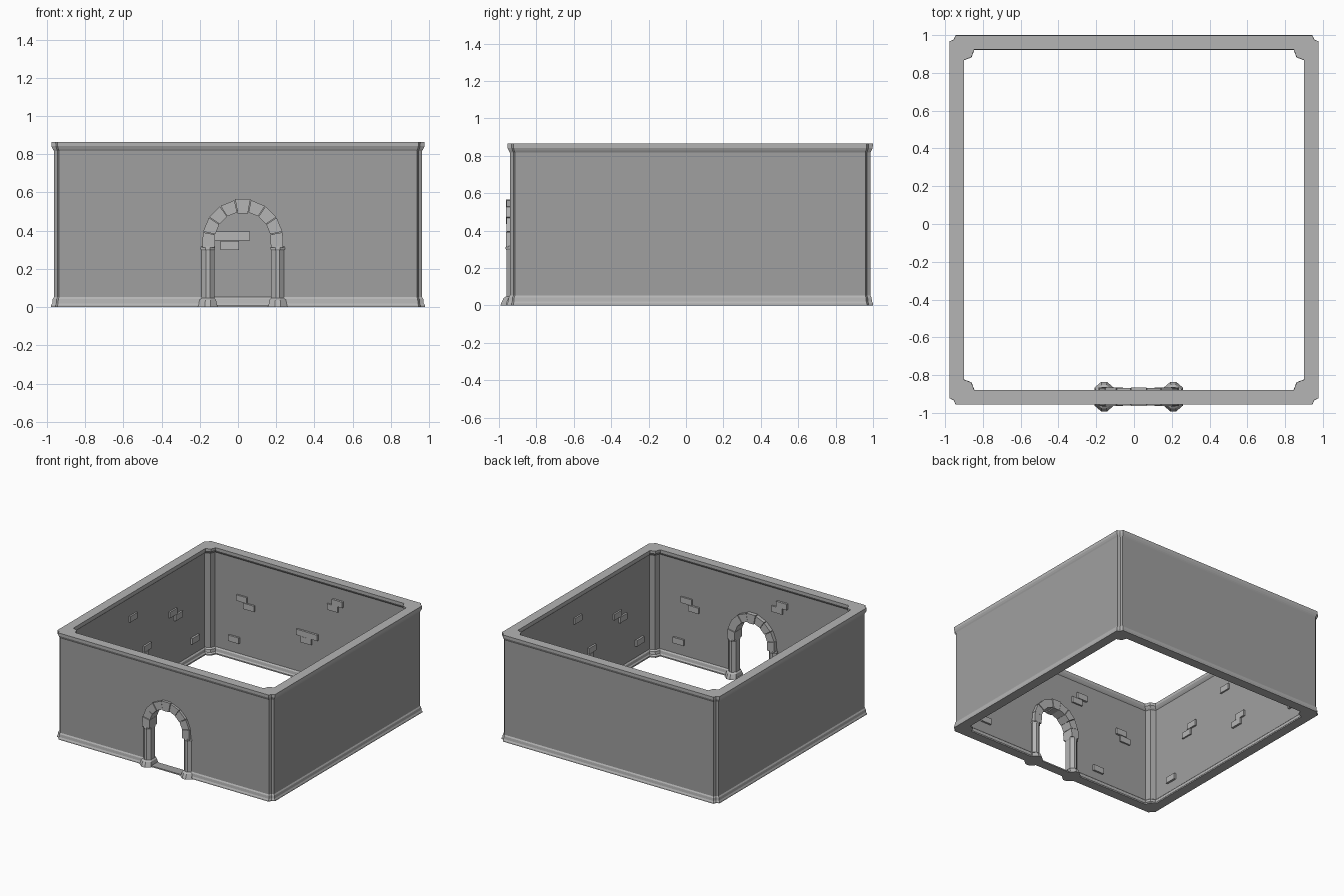
import bpy, bmesh
from math import sin, cos, pi, radians
from mathutils import Matrix

if "Cube" in bpy.data.objects:
    bpy.data.objects.remove(bpy.data.objects["Cube"])

CY = 0.022              # centre of the wall ring
DOOR_X, DOOR_Y = 0.025, -0.914


def grey(name, v):
    m = bpy.data.materials.new(name)
    m.diffuse_color = (v, v, v, 1)
    m.use_nodes = True
    m.node_tree.nodes["Principled BSDF"].inputs["Base Color"].default_value = m.diffuse_color
    return m


WALL, TRIM, STONE = grey("wall_grey", .35), grey("trim_grey", .46), grey("stone_grey", .46)


def make_object(name, bm, *mats):
    bmesh.ops.recalc_face_normals(bm, faces=bm.faces)
    me = bpy.data.meshes.new(name)
    bm.to_mesh(me)
    bm.free()
    for m in mats:
        me.materials.append(m)
    ob = bpy.data.objects.new(name, me)
    bpy.context.collection.objects.link(ob)
    return ob


def loft(bm, rings, caps=True):
    """Join matching closed rings of points with quads."""
    vs = [[bm.verts.new(p) for p in r] for r in rings]
    n = len(vs[0])
    for a, b in zip(vs, vs[1:]):
        for k in range(n):
            bm.faces.new((a[k], a[(k + 1) % n], b[(k + 1) % n], b[k]))
    if caps:
        bm.faces.new(vs[0])
        bm.faces.new(vs[-1])


def square_ring(half, cut, mid, z):
    """Square outline whose corners are three-point notches."""
    base = [(half, half - cut), (half - mid, half - mid), (half - cut, half)]
    pts = []
    for q in range(4):
        c, s = round(cos(q * pi / 2)), round(sin(q * pi / 2))
        pts += [(x * c - y * s, x * s + y * c + CY, z) for x, y in base]
    return pts


# Walls with skirting, cornice and corner posts in one closed loft
levels = [(0, .02), (.01, .02), (.02, .012), (.042, .009), (.052, 0),
          (.818, 0), (.828, .009), (.842, .018), (.865, .019)]
outer = [square_ring(.964 + e * .68, .027 + e * .3, .019 + e * .2, z) for z, e in levels]
inner = [square_ring(.92 - e, .055, .04, z) for z, e in levels]
bm = bmesh.new()
loft(bm, outer + inner[::-1] + outer[:1], caps=False)
bmesh.ops.remove_doubles(bm, verts=bm.verts, dist=1e-5)
for f in bm.faces:      # mouldings are lighter than the plain walls
    f.material_index = 0 if .2 < f.calc_center_median().z < .7 else 1
walls = make_object("walls", bm, WALL, TRIM)

# Arched doorway cutter, leaving a thin threshold
outline = [(-.155, .01), (.155, .01)]
outline += [(.155 * cos(a * pi / 16), .35 + .155 * sin(a * pi / 16)) for a in range(17)]
bm = bmesh.new()
loft(bm, [[(DOOR_X + x, y, z) for x, z in outline] for y in (-1.1, -.7)])
cutter = make_object("doorway_cutter", bm, WALL)
cutter.hide_render = True
cutter.hide_viewport = True
mod = walls.modifiers.new("doorway", 'BOOLEAN')
mod.object = cutter
mod.operation = 'DIFFERENCE'
mod.solver = 'EXACT'


# Door columns: faceted shafts on flared bases
def column_ring(cx, z, hx, hy):
    f, s = .3 * hx, hy - .6 * hx
    pts = [(hx, -s), (hx, s), (f, hy), (-f, hy), (-hx, s), (-hx, -s), (-f, -hy), (f, -hy)]
    return [(cx + x, DOOR_Y + y, z) for x, y in pts]


column_levels = [(0, .052, .078), (.012, .048, .074), (.038, .043, .062), (.048, .034, .047),
                 (.295, .034, .047), (.305, .038, .051), (.318, .036, .049)]
for side, sx in (("left", -1), ("right", 1)):
    bm = bmesh.new()
    loft(bm, [column_ring(DOOR_X + sx * .183, *lv) for lv in column_levels])
    make_object(side + "_door_column", bm, TRIM)

# Arch: nine wedge stones, the keystone a little larger
for i in range(9):
    a = radians(22.5 * i)
    r0, r1 = (.140, .217) if i == 4 else (.147, .212)
    w = radians(10.7)
    hy = .049 if i % 2 == 0 else .046
    flat = [(r * cos(a + t), r * sin(a + t)) for r, t in ((r0, -w), (r1, -w), (r1, w), (r0, w))]
    if i == 0:          # springing stones reach down to the column caps
        flat[:2] = [(r0, -.04), (r1, -.04)]
    if i == 8:
        flat[2:] = [(-r1, -.04), (-r0, -.04)]
    bm = bmesh.new()
    loft(bm, [[(DOOR_X + x, DOOR_Y + y, .352 + z) for x, z in flat] for y in (-hy, hy)])
    make_object(f"arch_stone_{i + 1}", bm, STONE)

# Raised bricks on the inner wall faces: (distance along wall, height)
long_wall = [(-.62, .505), (-.555, .455), (.24, .70), (.195, .65), (-.69, .16),
             (.62, .535), (.66, .485), (.4, .14)]
middle = [(.015, .372), (-.043, .322), (-.08, .372)]
side_wall = [(-.06, .65), (.12, .34), (.08, .29), (.45, .49), (.52, .44),
             (.73, .17), (-.5, .455), (-.44, .505), (-.68, .15)]


def bricks(name, layout, turn):
    bm = bmesh.new()
    for k, (u, z) in enumerate(layout):
        depth = .03 + .004 * (k % 3)
        m = (Matrix.Translation((0, CY, 0)) @ Matrix.Rotation(turn, 4, 'Z')
             @ Matrix.Translation((u, .922, z)) @ Matrix.Diagonal((.095, depth, .048, 1)))
        bmesh.ops.create_cube(bm, size=1, matrix=m)
    make_object(name, bm, STONE)


bricks("back_wall_bricks", long_wall + middle, 0)
bricks("left_wall_bricks", side_wall, pi / 2)
bricks("front_wall_bricks", long_wall, pi)
bricks("right_wall_bricks", side_wall, -pi / 2)
